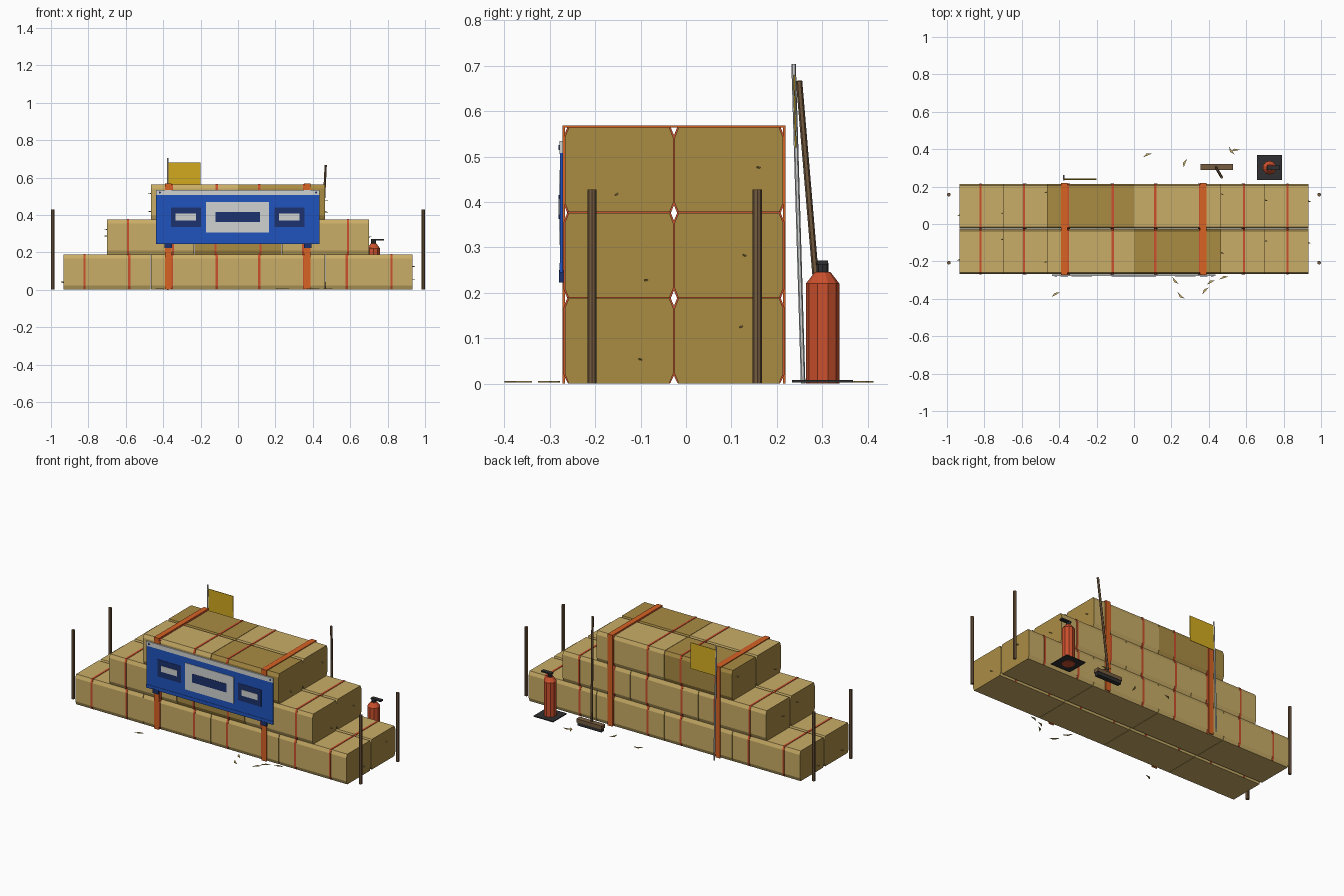
import bpy, bmesh, math, random
from mathutils import Vector, Matrix

if "Cube" in bpy.data.objects:
    bpy.data.objects.remove(bpy.data.objects["Cube"])

random.seed(4)

def mat(name, r, g, b):
    m = bpy.data.materials.new(name)
    lin = [(c / 255 / 12.92) if c < 10 else ((c / 255 + 0.055) / 1.055) ** 2.4 for c in (r, g, b)]
    m.diffuse_color = (*lin, 1)
    m.use_nodes = True
    m.node_tree.nodes["Principled BSDF"].inputs["Base Color"].default_value = m.diffuse_color
    return m

HAY = mat("light hay", 202, 174, 103)
CUT = mat("dark hay", 170, 140, 68)
RED = mat("twine red", 203, 80, 45)
ORANGE = mat("strap orange", 215, 98, 35)
BLUE = mat("banner blue", 32, 84, 190)
NAVY = mat("navy", 28, 50, 110)
PALE = mat("pale grey", 208, 210, 210)
BLACK = mat("black", 48, 48, 50)
WOOD = mat("wood brown", 118, 92, 64)
YELLOW = mat("flag yellow", 212, 172, 32)

def finish(name, bm, *mats):
    bmesh.ops.recalc_face_normals(bm, faces=bm.faces)
    me = bpy.data.meshes.new(name)
    bm.to_mesh(me)
    bm.free()
    for m in mats:
        me.materials.append(m)
    ob = bpy.data.objects.new(name, me)
    bpy.context.collection.objects.link(ob)
    return ob

def box(name, m, x0, x1, y0, y1, z0, z1):
    bm = bmesh.new()
    bmesh.ops.create_cube(bm, size=1)
    for v in bm.verts:
        v.co = ((x0 + x1) / 2 + v.co.x * (x1 - x0), (y0 + y1) / 2 + v.co.y * (y1 - y0),
                (z0 + z1) / 2 + v.co.z * (z1 - z0))
    return finish(name, bm, m)

def rod(name, m, a, b, r, n=6, r2=None):
    a, b = Vector(a), Vector(b)
    bm = bmesh.new()
    bmesh.ops.create_cone(bm, cap_ends=True, segments=n, radius1=r, radius2=r if r2 is None else r2,
                          depth=(b - a).length)
    rot = Vector((0, 0, 1)).rotation_difference(b - a).to_matrix().to_4x4()
    bm.transform(Matrix.Translation((a + b) / 2) @ rot)
    return finish(name, bm, m)

def bale_profile(cy, z0, grow=0.0):
    hw, h = 0.1195 + grow, 0.094 + grow
    pts = [(hw, h - 0.022), (hw - 0.009, h), (-hw + 0.009, h), (-hw, h - 0.022),
           (-hw, -h + 0.022), (-hw + 0.009, -h), (hw - 0.009, -h), (hw, -h + 0.022)]
    return [(cy + y, max(z0 + 0.094 + z, 0.001 if grow else 0)) for y, z in pts]

def loft(bm, loops):
    rows = [[bm.verts.new((x, y, z)) for y, z in prof] for x, prof in loops]
    for a, b in zip(rows, rows[1:]):
        for i in range(len(a)):
            j = (i + 1) % len(a)
            bm.faces.new((a[i], a[j], b[j], b[i]))
    return rows

# hay bales with cut ends, each tied by two twine bands
LEN, H = 0.4675, 0.188
dark = {(1, 1, 0), (2, 1, 0), (2, 0, 1)}
for layer, count in enumerate((4, 3, 2)):
    for i in range(count):
        for row, cy in enumerate((-0.1475, 0.0945)):
            cx = (i - (count - 1) / 2) * LEN
            z0 = layer * H
            bm = bmesh.new()
            prof = bale_profile(cy, z0)
            rows = loft(bm, [(cx - 0.2325, prof), (cx + 0.2325, prof)])
            for r in rows:
                bm.faces.new(r).material_index = 1
            finish("hay_bale", bm, CUT if (layer, i, row) in dark else HAY, CUT)
            for s in (-1, 1):
                x = cx + s * 0.12
                outer = bale_profile(cy, z0, 0.0025)
                bm = bmesh.new()
                loft(bm, [(x - 0.006, prof), (x - 0.006, outer), (x + 0.006, outer), (x + 0.006, prof)])
                finish("twine_band", bm, RED)

# wide straps over the stack
for x in (-0.372, 0.37):
    a, b = x - 0.017, x + 0.017
    box("strap_front", ORANGE, a, b, -0.272, -0.267, 0, 0.569)
    box("strap_back", ORANGE, a, b, 0.214, 0.219, 0, 0.569)
    box("strap_top", ORANGE, a, b, -0.272, 0.219, 0.564, 0.569)

# banner with inset panels
box("banner", BLUE, -0.438, 0.435, -0.277, -0.271, 0.245, 0.508)
box("banner_top_rail", PALE, -0.438, 0.435, -0.279, -0.271, 0.506, 0.534)
box("banner_hem", BLUE, -0.438, 0.435, -0.279, -0.272, 0.245, 0.266)
box("centre_panel", PALE, -0.17, 0.165, -0.279, -0.276, 0.305, 0.47)
box("centre_panel_bar", NAVY, -0.12, 0.117, -0.281, -0.278, 0.362, 0.415)
for s in (-1, 1):
    c = s * 0.277 - 0.002
    box("side_panel", NAVY, c - 0.08, c + 0.08, -0.279, -0.276, 0.335, 0.441)
    box("side_panel_bar", PALE, c - 0.055, c + 0.055, -0.281, -0.278, 0.371, 0.408)
    c = s * 0.372
    box("banner_tab", NAVY, c - 0.02, c + 0.02, -0.28, -0.27, 0.223, 0.25)
    c = s * 0.418
    rod("banner_rivet", NAVY, (c, -0.278, 0.52), (c, -0.281, 0.52), 0.006, 8)

# corner stakes
for x in (-0.99, 0.99):
    for y in (-0.207, 0.157):
        rod("corner_stake", WOOD, (x, y, 0), (x, y, 0.428), 0.01, 8)

# flag
rod("flag_pole", PALE, (-0.375, 0.258, 0), (-0.375, 0.237, 0.704), 0.005)
bm = bmesh.new()
vs = [bm.verts.new((x, y + d, z)) for d in (-0.0015, 0.0015)
      for x, y, z in ((-0.375, 0.242, 0.52), (-0.2, 0.242, 0.52), (-0.2, 0.238, 0.68), (-0.375, 0.238, 0.68))]
bmesh.ops.convex_hull(bm, input=vs)
finish("flag", bm, YELLOW)

# fire extinguisher on a mat
ex, ey = 0.725, 0.301
box("extinguisher_mat", BLACK, ex - 0.067, ex + 0.067, ey - 0.067, ey + 0.067, 0.002, 0.008)
rod("extinguisher_body", RED, (ex, ey, 0), (ex, ey, 0.22), 0.037, 10)
rod("extinguisher_shoulder", RED, (ex, ey, 0.22), (ex, ey, 0.246), 0.037, 10, 0.017)
rod("extinguisher_neck", BLACK, (ex, ey, 0.244), (ex, ey, 0.266), 0.013, 8)
box("extinguisher_handle", BLACK, ex - 0.013, ex + 0.055, ey - 0.012, ey + 0.012, 0.262, 0.271)

# broom leaning on the stack
box("broom_head", WOOD, 0.355, 0.53, 0.288, 0.322, 0.02, 0.042)
box("broom_bristles", BLACK, 0.36, 0.525, 0.291, 0.319, 0, 0.02)
rod("broom_handle", WOOD, (0.438, 0.303, 0.03), (0.469, 0.249, 0.667), 0.007)

# loose straw on the ground and poking out of the bales
def straw(pos, length, width, rot, tilt="X"):
    bm = bmesh.new()
    bmesh.ops.create_cone(bm, cap_ends=True, segments=3, radius1=1, radius2=1, depth=0.003)
    bm.transform(Matrix.Translation(pos) @ Matrix.Rotation(rot, 4, tilt) @ Matrix.Diagonal((length, width, 1, 1)))
    finish("loose_straw", bm, HAY)

for x, y, r in ((-0.42, -0.375, 0.5), (0.22, -0.305, 2.3), (0.25, -0.385, 2.4), (0.38, -0.355, 0.8),
                (0.41, -0.31, 0.5), (0.48, -0.285, 0.3), (0.07, 0.37, 0.4), (0.27, 0.325, 1.2),
                (0.54, 0.395, 0.2), (0.52, 0.39, 2.2)):
    straw((x, y, 0.004), 0.03, 0.008, r, "Z")
for s in (-1, 1):
    for layer, end in enumerate((0.932, 0.699, 0.465)):
        for y in (-0.15, 0.1):
            straw((s * end, y + random.uniform(-0.08, 0.08), (layer + random.uniform(0.15, 0.85)) * H),
                  0.018, 0.006, random.uniform(-0.6, 0.6))
